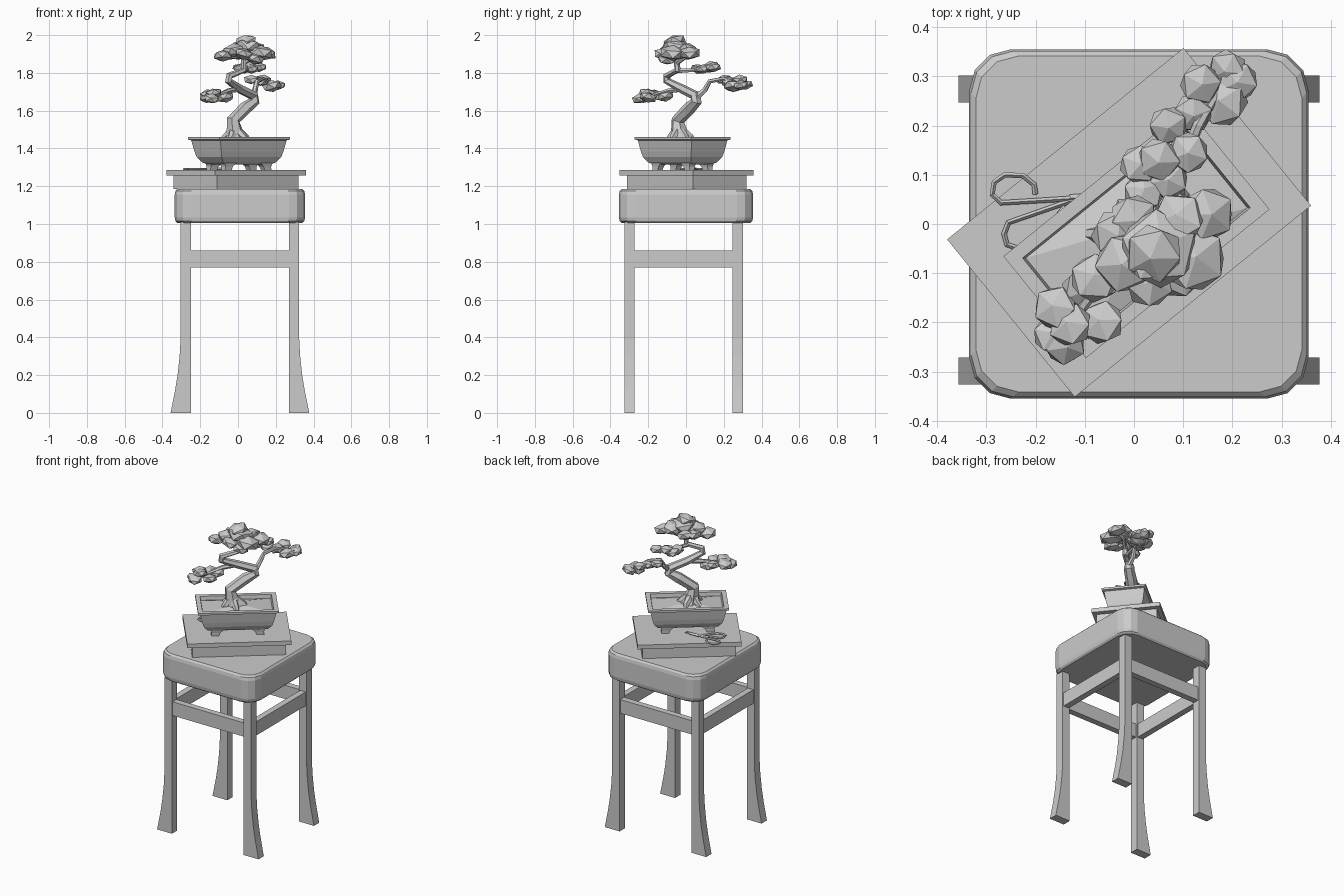
import bpy, bmesh, math, random
from mathutils import Matrix, Vector

random.seed(4)
TURN = math.radians(39)


def make(name, bm, loc=(0, 0, 0), rot=0):
    bmesh.ops.recalc_face_normals(bm, faces=bm.faces)
    me = bpy.data.meshes.new(name)
    bm.to_mesh(me)
    bm.free()
    ob = bpy.data.objects.new(name, me)
    ob.location = loc
    ob.rotation_euler.z = rot
    bpy.context.collection.objects.link(ob)
    return ob


def loft(name, rings, loc=(0, 0, 0), rot=0):
    """Skin a stack of equal-sized point rings and cap both ends."""
    bm = bmesh.new()
    vs = [[bm.verts.new(p) for p in ring] for ring in rings]
    n = len(vs[0])
    for a, b in zip(vs, vs[1:]):
        for i in range(n):
            bm.faces.new((a[i], a[(i + 1) % n], b[(i + 1) % n], b[i]))
    bm.faces.new(vs[0])
    bm.faces.new(vs[-1])
    return make(name, bm, loc, rot)


def rect(a, b, z, x=0, y=0):
    return [(x + a * i, y + b * j, z) for i, j in ((-1, -1), (1, -1), (1, 1), (-1, 1))]


def round_rect(a, b, r, z, steps=3):
    pts = []
    for k, (i, j) in enumerate(((1, 1), (-1, 1), (-1, -1), (1, -1))):
        for s in range(steps + 1):
            t = math.pi / 2 * (k + s / steps)
            pts.append((i * (a - r) + r * math.cos(t), j * (b - r) + r * math.sin(t), z))
    return pts


def tube(name, pts, sides_res=1, cyclic=False):
    """Tapered tube through (x, y, z, radius) points."""
    cu = bpy.data.curves.new(name, 'CURVE')
    cu.dimensions = '3D'
    cu.bevel_depth = 1
    cu.bevel_resolution = sides_res
    cu.use_fill_caps = True
    sp = cu.splines.new('POLY')
    sp.points.add(len(pts) - 1)
    for p, (x, y, z, r) in zip(sp.points, pts):
        p.co = (x, y, z, 1)
        p.radius = r
    sp.use_cyclic_u = cyclic
    sp.use_smooth = False
    ob = bpy.data.objects.new(name, cu)
    bpy.context.collection.objects.link(ob)
    bpy.ops.object.select_all(action='DESELECT')
    ob.select_set(True)
    bpy.context.view_layer.objects.active = ob
    bpy.ops.object.convert(target='MESH')


def foliage(name, blobs):
    """Cluster of flattened, tilted low-poly clumps."""
    bm = bmesh.new()
    for x, y, z, r in blobs:
        m = (Matrix.Translation((x, y, z))
             @ Matrix.Rotation(random.uniform(-.3, .3), 4, 'X')
             @ Matrix.Rotation(random.uniform(-.3, .3), 4, 'Y')
             @ Matrix.Rotation(random.uniform(0, 6), 4, 'Z')
             @ Matrix.Diagonal((r * 1.08, r * 1.08, r * .62, 1)))
        bmesh.ops.create_icosphere(bm, subdivisions=1, radius=1, matrix=m)
    make(name, bm)


# Stool seat
CX, LY = .01, -.0125
loft("seat", [round_rect(.345 - i, .355 - i, .085, z) for i, z in
              ((.014, 1.005), (.004, 1.015), (0, 1.035), (0, 1.155), (.004, 1.175), (.014, 1.185))],
     (CX, 0, 0))

# Legs, flared outward at the foot
outer = [(.367, 0), (.357, .05), (.343, .12), (.330, .2), (.319, .3), (.314, .39), (.314, 1.01)]
for sx, side in ((-1, "left"), (1, "right")):
    for sy, end in ((-1, "front"), (1, "back")):
        rings = [[(sx * .26, y, z), (sx * x, y, z), (sx * x, y + .055, z), (sx * .26, y + .055, z)]
                 for x, z in outer for y in (sy * .2865 - .0275,)]
        loft(f"{end}_{side}_leg", rings, (CX, LY, 0))

# Stretchers
for s, end, side in ((-1, "front", "left"), (1, "back", "right")):
    loft(f"{end}_stretcher", [rect(.262, .02, z, 0, s * .2865) for z in (.77, .86)], (CX, LY, 0))
    loft(f"{side}_stretcher", [rect(.02, .262, z, s * .287, 0) for z in (.77, .86)], (CX, LY, 0))

# Display stand
loft("stand_base", [rect(.278, .182, z) for z in (1.185, 1.258)], (-.01, .003, 0), TURN)
loft("stand_top", [rect(.309, .206, z) for z in (1.258, 1.285)], (-.01, .003, 0), TURN)

# Pot, feet and soil
POT = (.005, -.018, 0)
loft("pot", [rect(*p) for p in (
    (.150, .068, 1.315), (.178, .088, 1.325), (.203, .106, 1.355), (.212, .113, 1.385),
    (.226, .122, 1.443), (.240, .133, 1.447), (.240, .133, 1.460), (.212, .106, 1.460),
    (.205, .100, 1.425))], POT, TURN)
for i in (-1, 1):
    for j in (-1, 1):
        loft("pot_foot", [rect(.022, .016, 1.285, i * .135, j * .062),
                          rect(.026, .018, 1.305, i * .13, j * .061),
                          rect(.045, .024, 1.33, i * .12, j * .06)], POT, TURN)
loft("soil", [rect(.207, .102, 1.43), rect(.207, .102, 1.436), rect(.06, .04, 1.456)], POT, TURN)

# Trunk and roots
tube("trunk", [(-.005, -.025, 1.43, .07), (-.015, -.035, 1.475, .048), (-.025, -.042, 1.55, .036),
               (.04, .02, 1.615, .034), (.085, .055, 1.65, .031), (.08, .05, 1.68, .028),
               (.01, -.02, 1.715, .024), (-.05, -.1, 1.758, .021), (-.045, -.1, 1.785, .02),
               (.03, -.045, 1.815, .018), (.03, -.05, 1.89, .014)])
for k in range(5):
    c, s = math.cos(k * 1.257 + .5), math.sin(k * 1.257 + .5)
    tube("root", [(-.015 + .02 * c, -.035 + .02 * s, 1.49, .024),
                  (-.01 + .055 * c, -.03 + .055 * s, 1.46, .02),
                  (-.01 + .095 * c, -.03 + .08 * s, 1.43, .01)])

# Branches
tube("left_branch", [(.01, -.02, 1.715, .016), (-.05, -.09, 1.705, .014), (-.12, -.19, 1.675, .01)])
tube("right_branch", [(.085, .05, 1.665, .018), (.09, .1, 1.71, .015), (.1, .125, 1.755, .013),
                      (.13, .2, 1.77, .011), (.17, .27, 1.745, .009)])
tube("middle_branch", [(.02, -.05, 1.81, .013), (.04, .04, 1.815, .011), (.06, .13, 1.825, .008)])
tube("crown_branch", [(.03, -.05, 1.85, .012), (.08, .0, 1.885, .01), (.13, .0, 1.9, .008)])

# Foliage pads
foliage("left_foliage", [
    (-.16, -.17, 1.685, .045), (-.13, -.205, 1.69, .045), (-.14, -.245, 1.665, .042),
    (-.165, -.225, 1.665, .04), (-.065, -.2, 1.67, .045), (-.105, -.13, 1.68, .042),
    (-.07, -.11, 1.675, .045)])
foliage("right_foliage", [
    (.135, .285, 1.765, .042), (.19, .315, 1.735, .04), (.21, .29, 1.735, .042),
    (.18, .25, 1.73, .052), (.07, .2, 1.765, .04), (.12, .225, 1.755, .04)])
foliage("middle_foliage", [
    (.05, .13, 1.835, .045), (.11, .145, 1.83, .042), (.01, .12, 1.825, .04),
    (.02, .065, 1.82, .042), (.07, .09, 1.82, .04)])
foliage("crown_foliage", [
    (.04, -.06, 1.964, .06), (.05, -.05, 1.935, .08), (.12, -.07, 1.905, .068),
    (.15, .02, 1.905, .055), (.09, .01, 1.925, .055), (-.02, -.08, 1.92, .06),
    (-.08, -.11, 1.89, .05), (.0, .01, 1.9, .05), (-.04, -.02, 1.9, .048),
    (.03, -.12, 1.9, .05), (.09, -.1, 1.875, .05)])

# Pruning shears lying on the stand
Z, R = 1.291, .0055
loops = {"shears_upper_handle": [(-.12, .052), (-.27, .043), (-.288, .06), (-.284, .085), (-.262, .1),
                                 (-.225, .098), (-.203, .08), (-.2, .06)],
         "shears_lower_handle": [(-.12, .05), (-.255, .003), (-.264, -.02), (-.258, -.042), (-.235, -.05),
                                 (-.2, -.04), (-.14, .035)]}
for name, pts in loops.items():
    tube(name, [(x, y, Z, R) for x, y in pts], 0)
tube("shears_blade_one", [(-.13, .046, Z, .008), (-.09, .05, Z, .007), (-.035, .045, Z, .002)], 0)
tube("shears_blade_two", [(-.13, .052, Z, .008), (-.09, .056, Z, .007), (-.035, .06, Z, .002)], 0)
